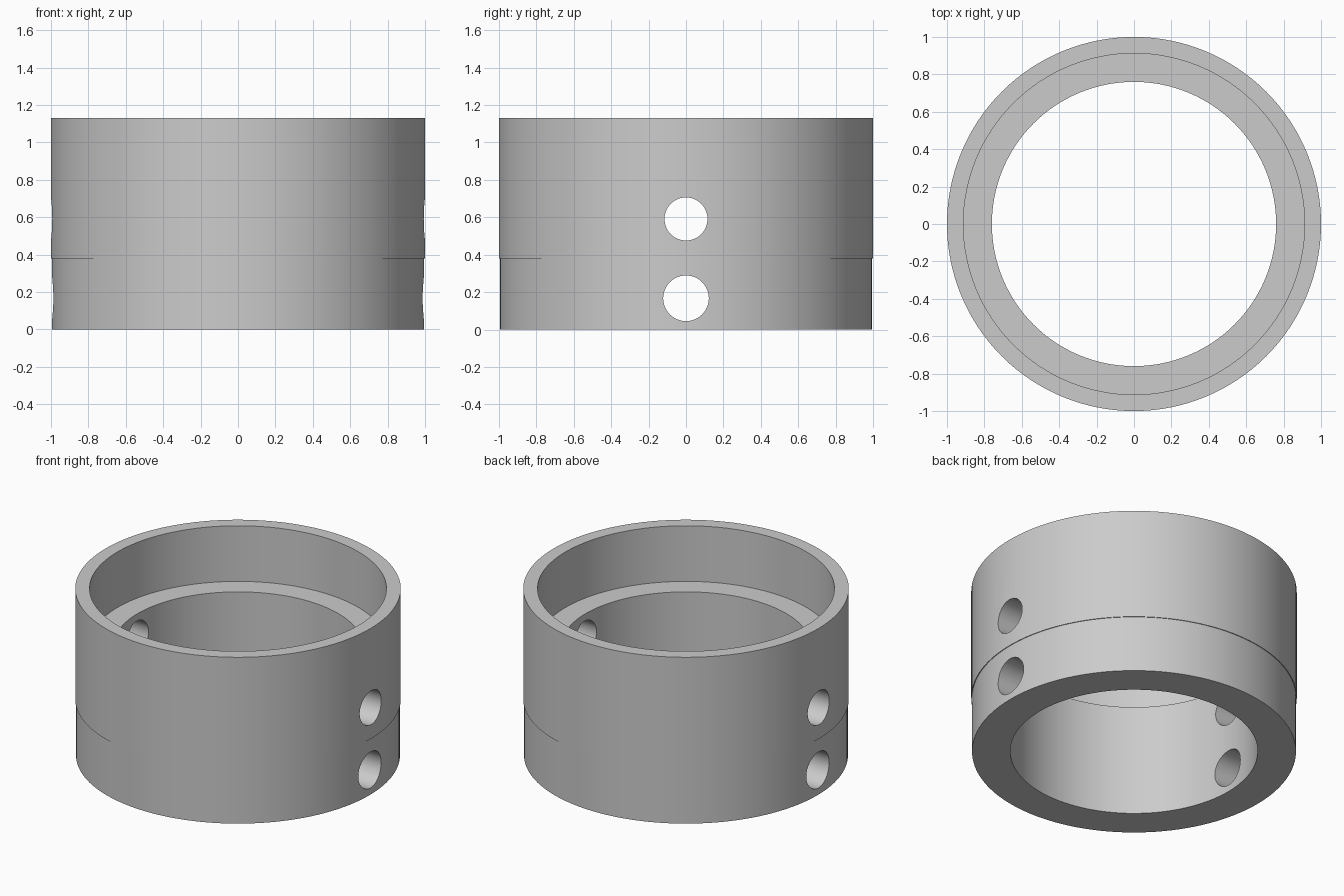
import bpy, bmesh, math
from mathutils import Matrix

cube = bpy.data.objects.get("Cube")
if cube:
    bpy.data.objects.remove(cube, do_unlink=True)

SEGMENTS = 128

grey = bpy.data.materials.new("plain grey")
grey.use_nodes = True
grey.diffuse_color = (0.6, 0.6, 0.6, 1)
grey.node_tree.nodes["Principled BSDF"].inputs["Base Color"].default_value = (0.6, 0.6, 0.6, 1)


def add_object(name, bm):
    mesh = bpy.data.meshes.new(name)
    bmesh.ops.recalc_face_normals(bm, faces=bm.faces)
    bm.to_mesh(mesh)
    bm.free()
    mesh.materials.append(grey)
    obj = bpy.data.objects.new(name, mesh)
    bpy.context.collection.objects.link(obj)
    return obj


def lathe(name, profile):
    """Spin a closed (radius, height) profile about z."""
    bm = bmesh.new()
    verts = [bm.verts.new((r, 0, z)) for r, z in profile]
    edges = [bm.edges.new((v, verts[i - 1])) for i, v in enumerate(verts)]
    bmesh.ops.spin(bm, geom=verts + edges, cent=(0, 0, 0), axis=(0, 0, 1),
                   angle=math.tau, steps=SEGMENTS, use_merge=True)
    bmesh.ops.remove_doubles(bm, verts=bm.verts, dist=0.0001)
    return add_object(name, bm)


# Collar: narrow lower skirt, outer step, open recess with an inner ledge
collar = lathe("collar", [
    (0.76, 0), (0.995, 0), (0.995, 0.38), (1, 0.38),
    (1, 1.13), (0.912, 1.13), (0.912, 0.753), (0.76, 0.753),
])

# Cross holes drilled through both side walls
bm = bmesh.new()
for radius, height in ((0.122, 0.167), (0.115, 0.591)):
    place = Matrix.Translation((0, 0, height)) @ Matrix.Rotation(math.pi / 2, 4, "Y")
    bmesh.ops.create_cone(bm, cap_ends=True, segments=48, radius1=radius,
                          radius2=radius, depth=3, matrix=place)
drill = add_object("hole_cutter", bm)
drill.hide_render = True

cut = collar.modifiers.new("cross holes", "BOOLEAN")
cut.operation = "DIFFERENCE"
cut.solver = "EXACT"
cut.object = drill

bpy.ops.object.select_all(action="DESELECT")
collar.select_set(True)
bpy.context.view_layer.objects.active = collar
bpy.ops.object.modifier_apply(modifier=cut.name)
bpy.data.objects.remove(drill, do_unlink=True)
bpy.ops.object.shade_smooth_by_angle(angle=math.radians(30))
